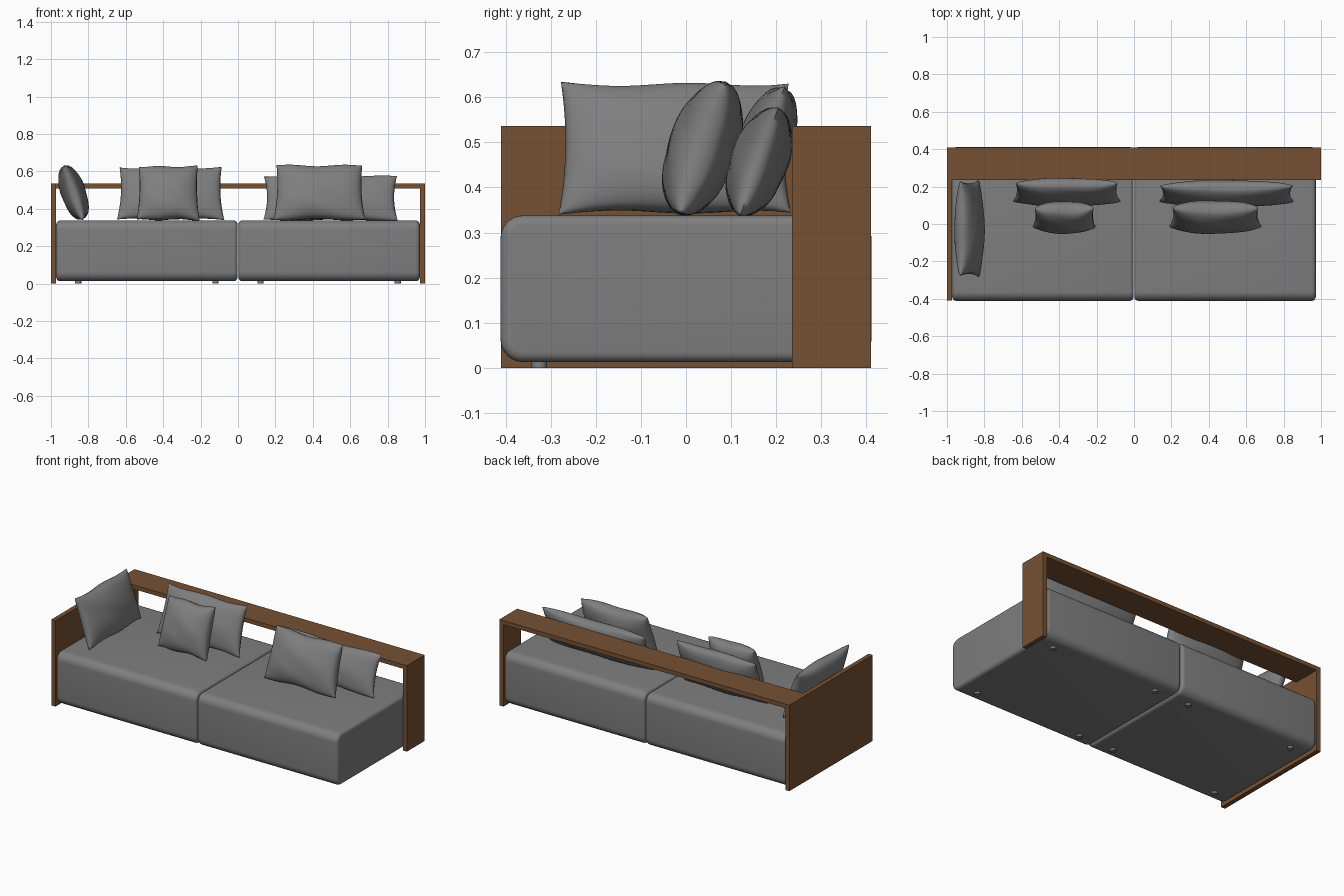
import bpy, bmesh, math
from mathutils import Matrix, Vector

if "Cube" in bpy.data.objects:
    bpy.data.objects.remove(bpy.data.objects["Cube"])


def material(name, rgb):
    m = bpy.data.materials.new(name)
    m.diffuse_color = (*rgb, 1)
    m.use_nodes = True
    m.node_tree.nodes["Principled BSDF"].inputs["Base Color"].default_value = m.diffuse_color
    return m


GREY = material("grey fabric", (0.21, 0.21, 0.21))
WOOD = material("brown wood", (0.18, 0.083, 0.033))


def finish(bm, name, mat, smooth=None):
    bmesh.ops.recalc_face_normals(bm, faces=bm.faces[:])
    me = bpy.data.meshes.new(name)
    bm.to_mesh(me)
    bm.free()
    me.materials.append(mat)
    ob = bpy.data.objects.new(name, me)
    bpy.context.collection.objects.link(ob)
    if smooth:
        bpy.ops.object.select_all(action='DESELECT')
        ob.select_set(True)
        bpy.context.view_layer.objects.active = ob
        bpy.ops.object.shade_smooth_by_angle(angle=math.radians(smooth))
    return ob


def box(name, lo, hi, mat):
    lo, hi = Vector(lo), Vector(hi)
    bm = bmesh.new()
    bmesh.ops.create_cube(bm, size=1, matrix=Matrix.Translation((lo + hi) / 2)
                          @ Matrix.Diagonal((*(hi - lo), 1)))
    return finish(bm, name, mat)


def seat(name, x0, x1):
    """Rounded y-z profile swept along x, with softened ends."""
    y, z0, z1, r = 0.411, 0.013, 0.338, 0.05
    zc, zh = (z0 + z1) / 2, (z1 - z0) / 2
    prof = []
    for k, (sy, sz) in enumerate(((1, 1), (-1, 1), (-1, -1), (1, -1))):
        for i in range(9):
            a = math.pi / 2 * (k + i / 8)
            prof.append((sy * (y - r), zc + sz * (zh - r), a))
    bm = bmesh.new()
    rings = []
    e = 0.022
    steps = [math.pi / 2 * i / 5 for i in range(6)]
    # (x, inset) pairs round both end edges
    path = [(x0 + e * (1 - math.sin(a)), e * (1 - math.cos(a))) for a in reversed(steps)]
    path += [(x1 - e * (1 - math.sin(a)), e * (1 - math.cos(a))) for a in steps]
    path = sorted(path)
    for x, inset in path:
        rings.append([bm.verts.new((x, cy + (r - inset) * math.cos(a),
                                    cz + (r - inset) * math.sin(a))) for cy, cz, a in prof])
    n = len(prof)
    for a, b in zip(rings, rings[1:]):
        for i in range(n):
            bm.faces.new((a[i], a[(i + 1) % n], b[(i + 1) % n], b[i]))
    bm.faces.new(rings[0])
    bm.faces.new(rings[-1])
    return finish(bm, name, GREY, 40)


def rounded_path_fix(s):
    """Crowd grid lines toward the pillow seams."""
    return 0.35 * s + 0.65 * math.sin(math.pi / 2 * s)


def pillow(name, centre, w, h, t, tilt, turn=0, taper=0.02, phase=0):
    """Two puffed sheets joined at a seam with pulled-out corners."""
    bm = bmesh.new()
    for side in (1, -1):
        new = bmesh.ops.create_grid(bm, x_segments=32, y_segments=32, size=1)['verts']
        for vert in new:
            u, v = rounded_path_fix(vert.co.x), rounded_path_fix(vert.co.y)
            fu, fv = max(0, 1 - u * u), max(0, 1 - v * v)
            puff = (fu * fv) ** 0.42
            wave = 1 + 0.05 * math.sin(4 * u + 3 * v + phase) * math.cos(3 * v - phase)
            x = w / 2 * u * (1 - 0.05 * fv) * (1 - taper * v)
            z = h / 2 * v * (1 - 0.04 * fu)
            z += 0.004 * math.sin(5 * u + phase) * v
            vert.co = (x, side * t / 2 * puff * wave, z)
    bmesh.ops.remove_doubles(bm, verts=bm.verts[:], dist=1e-5)
    bm.transform(Matrix.Translation(centre) @ Matrix.Rotation(turn, 4, 'Z')
                 @ Matrix.Rotation(-tilt, 4, 'X'))
    return finish(bm, name, GREY, 70)


# Wooden frame: full left side, short right side, back shelf
box("left_panel", (-1, -0.41, 0), (-0.972, 0.41, 0.51), WOOD)
box("left_panel_top", (-1, -0.41, 0.51), (-0.972, 0.235, 0.536), WOOD)
box("right_panel", (0.972, 0.235, 0), (1, 0.41, 0.51), WOOD)
box("back_shelf", (-1, 0.235, 0.51), (1, 0.41, 0.536), WOOD)

# Two seat blocks
seat("left_seat", -0.972, -0.002)
seat("right_seat", 0.002, 0.972)

# Small round feet
for i, x in enumerate((-0.855, -0.12, 0.12, 0.855)):
    for j, y in enumerate((-0.325, 0.325)):
        bm = bmesh.new()
        bmesh.ops.create_cone(bm, cap_ends=True, segments=20, radius1=0.017, radius2=0.017,
                              depth=0.02, matrix=Matrix.Translation((x, y, 0.01)))
        finish(bm, f"foot_{i}_{j}", GREY, 40)

# Pillows
pillow("side_pillow", (-0.88, -0.025, 0.487), 0.51, 0.305, 0.13, 0.33, math.pi / 2, 0.01, 1)
pillow("left_back_pillow", (-0.36, 0.17, 0.482), 0.56, 0.295, 0.125, 0.33, 0, 0.025, 2)
pillow("left_front_pillow", (-0.373, 0.035, 0.484), 0.325, 0.305, 0.15, 0.33, 0, 0.03, 3)
pillow("right_back_pillow", (0.495, 0.162, 0.457), 0.715, 0.25, 0.125, 0.34, 0, 0.005, 4)
pillow("right_front_pillow", (0.435, 0.037, 0.487), 0.475, 0.31, 0.155, 0.33, 0, 0.035, 5)
